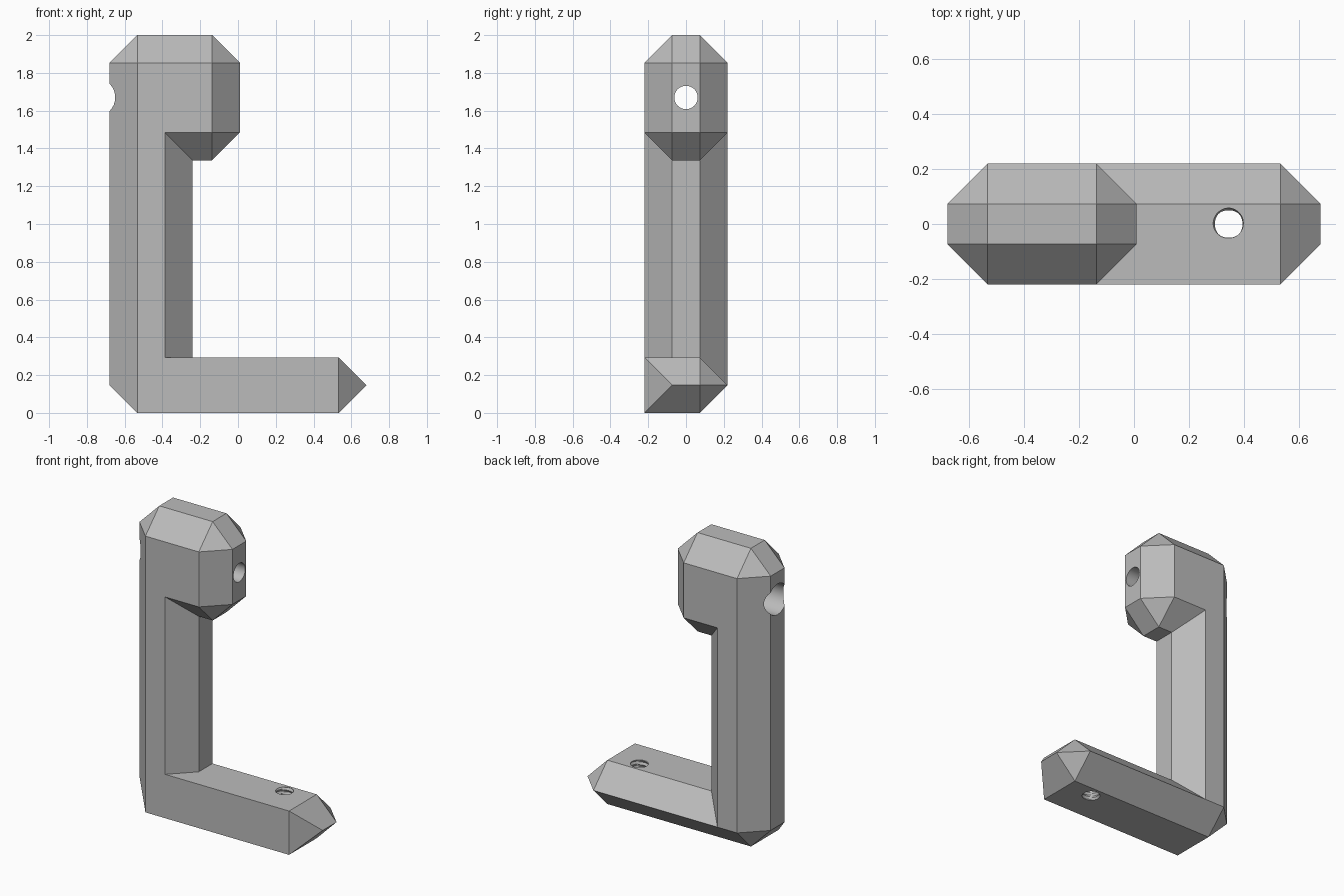
import bpy, bmesh, math
from itertools import product

cube = bpy.data.objects.get("Cube")
if cube:
    bpy.data.objects.remove(cube, do_unlink=True)

B = 0.147          # chamfer size
W = 0.22           # half depth
LEFT, TOP = -0.68, 2.0

grey = bpy.data.materials.new("plain grey")
grey.use_nodes = True
COLOUR = (0.5, 0.5, 0.5, 1)
grey.diffuse_color = COLOUR
grey.node_tree.nodes["Principled BSDF"].inputs["Base Color"].default_value = COLOUR


def make(name, bm):
    bmesh.ops.recalc_face_normals(bm, faces=bm.faces)
    mesh = bpy.data.meshes.new(name)
    bm.to_mesh(mesh)
    bm.free()
    mesh.materials.append(grey)
    ob = bpy.data.objects.new(name, mesh)
    bpy.context.collection.objects.link(ob)
    return ob


def hull(name, points):
    bm = bmesh.new()
    for p in points:
        bm.verts.new(p)
    bmesh.ops.convex_hull(bm, input=bm.verts)
    bmesh.ops.dissolve_limit(bm, angle_limit=0.01, verts=bm.verts, edges=bm.edges)
    return make(name, bm)


def combine(target, other, operation):
    mod = target.modifiers.new(operation, 'BOOLEAN')
    mod.operation, mod.solver, mod.object = operation, 'EXACT', other
    bpy.context.view_layer.objects.active = target
    bpy.ops.object.modifier_apply(modifier=mod.name)
    bpy.data.objects.remove(other, do_unlink=True)


def lathe(name, rows, place, segments=32):
    """Closed tube from (height, radius function of angle) rows."""
    bm = bmesh.new()
    rings = []
    for h, radius in rows:
        angles = [math.tau * i / segments for i in range(segments)]
        rings.append([bm.verts.new(place(radius(a) * math.cos(a), radius(a) * math.sin(a), h))
                      for a in angles])
    for low, high in zip(rings, rings[1:]):
        for i in range(segments):
            j = (i + 1) % segments
            bm.faces.new((low[i], low[j], high[j], high[i]))
    bm.faces.new(rings[0])
    bm.faces.new(rings[-1])
    return make(name, bm)


# Foot: flat front, pointed back, chamfered ends
H = 2 * B
foot_pts = []
for s in (-1, 1):
    x_in, x_out = s * (-LEFT - B), s * -LEFT
    foot_pts += [(x_in, -W, 0), (x_in, -W, H), (x_in, W - B, 0), (x_in, W - B, H),
                 (x_in, W, B), (x_out, B - W, B), (x_out, W - B, B)]
bracket = hull("bracket", foot_pts)

# Post: octagonal column
post_mid = LEFT + W
post_pts = [(post_mid + sx * a, sy * b, z)
            for sx, sy, (a, b), z in product((-1, 1), (-1, 1), ((W, W - B), (W - B, W)), (B, TOP - B))]
combine(bracket, hull("post", post_pts), 'UNION')

# Head: block chamfered on every edge
head_right, head_low = 0.01, 1.337
half = ((head_right - LEFT) / 2, W, (TOP - head_low) / 2)
centre = ((head_right + LEFT) / 2, 0, (TOP + head_low) / 2)
head_pts = [[centre[i] + s[i] * (half[i] - (0 if i == axis else B)) for i in range(3)]
            for axis in range(3) for s in product((-1, 1), repeat=3)]
combine(bracket, hull("head", head_pts), 'UNION')

# Merge coplanar seams
bm = bmesh.new()
bm.from_mesh(bracket.data)
bmesh.ops.remove_doubles(bm, verts=bm.verts, dist=0.0005)
bmesh.ops.dissolve_limit(bm, angle_limit=0.01, verts=bm.verts, edges=bm.edges)
bm.to_mesh(bracket.data)
bm.free()

# Stepped bolt hole through the head
bore_z, step_x = 1.67, -0.36
bore = lathe("bolt_hole_cutter",
             [(LEFT - B, lambda a: 0.103), (step_x, lambda a: 0.103),
              (step_x, lambda a: 0.062), (head_right + B, lambda a: 0.062)],
             lambda u, v, h: (h, u, bore_z + v))
combine(bracket, bore, 'DIFFERENCE')

# Threaded hole through the foot
PITCH, STEPS = 0.03, 4


def thread(k):
    def radius(a):
        phase = (k / STEPS - a / math.tau) % 1
        return 0.05 + 0.02 * min(phase, 1 - phase)
    return radius


rows = [(-0.031 + k * PITCH / STEPS, thread(k)) for k in range(49)]
tap = lathe("threaded_hole_cutter", rows, lambda u, v, h: (0.345 + u, v, h))
combine(bracket, tap, 'DIFFERENCE')

# Shading
bpy.ops.object.select_all(action='DESELECT')
bracket.select_set(True)
bpy.context.view_layer.objects.active = bracket
bpy.ops.object.shade_smooth_by_angle(angle=math.radians(25))
